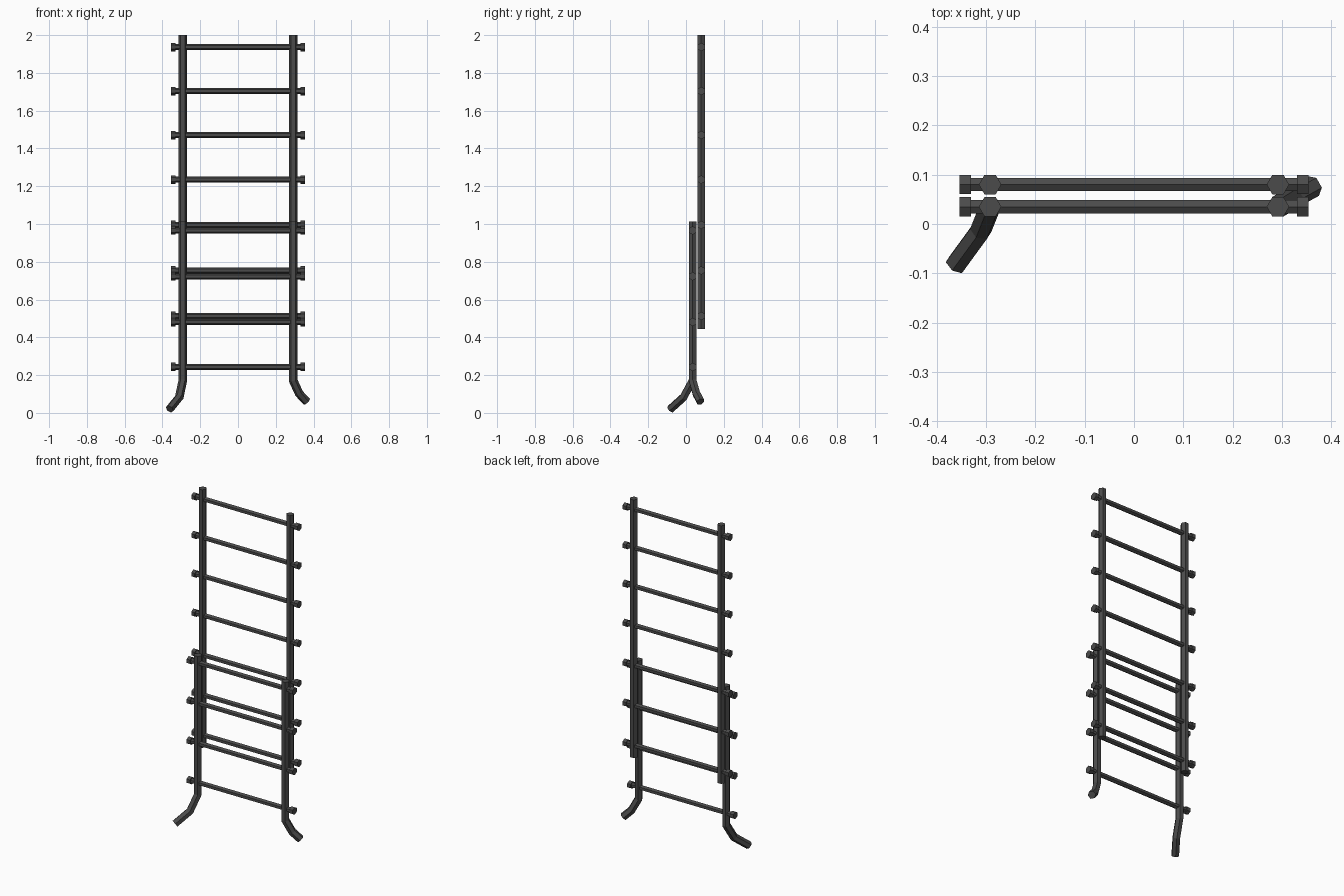
import bpy, bmesh
from math import cos, sin, pi
from mathutils import Vector

if "Cube" in bpy.data.objects:
    bpy.data.objects.remove(bpy.data.objects["Cube"])

mat = bpy.data.materials.new("dark_iron")
mat.diffuse_color = (0.07, 0.07, 0.07, 1)
mat.use_nodes = True
mat.node_tree.nodes["Principled BSDF"].inputs["Base Color"].default_value = mat.diffuse_color


def tube(bm, points, radius, ref, sides=6):
    """Hexagonal bar along points with mitred bends; first corner points along ref."""
    pts = [Vector(p) for p in points]
    dirs = [(b - a).normalized() for a, b in zip(pts, pts[1:])]
    u = Vector(ref)
    v = dirs[0].cross(u)
    ring = [pts[0] + radius * (cos(2 * pi * i / sides) * u + sin(2 * pi * i / sides) * v)
            for i in range(sides)]
    rings = [[bm.verts.new(c) for c in ring]]
    for k, d in enumerate(dirs):
        # slide the ring along the segment onto the mitre plane of the next point
        n = d + dirs[k + 1] if k + 1 < len(dirs) else d
        ring = [c + d * ((pts[k + 1] - c).dot(n) / d.dot(n)) for c in ring]
        rings.append([bm.verts.new(c) for c in ring])
    for a, b in zip(rings, rings[1:]):
        for i in range(sides):
            j = (i + 1) % sides
            bm.faces.new((a[i], a[j], b[j], b[i]))
    bm.faces.new(rings[0][::-1])
    bm.faces.new(rings[-1])


def make(name, parts):
    bm = bmesh.new()
    for points, radius, ref in parts:
        tube(bm, points, radius, ref)
    bmesh.ops.recalc_face_normals(bm, faces=bm.faces)
    me = bpy.data.meshes.new(name)
    bm.to_mesh(me)
    bm.free()
    me.materials.append(mat)
    bpy.context.collection.objects.link(bpy.data.objects.new(name, me))


PX, PR = 0.292, 0.0228          # rail offset and radius
FRONT, BACK = 0.035, 0.08       # depth of the two ladder sections
X, Z = (1, 0, 0), (0, 0, 1)


def rung(name, y, z):
    parts = [([(-0.335, y, z), (0.335, y, z)], 0.0155, Z)]
    for s in (-1, 1):           # end caps
        parts.append(([(s * 0.331, y, z), (s * 0.354, y, z)], 0.0225, Z))
    make(name, parts)


# Upper section: straight rails
for s, side in ((-1, "left"), (1, "right")):
    make("upper_rail_" + side, [([(s * PX, BACK, 2.0), (s * PX, BACK, 0.444)], PR, X)])

# Lower section: rails with bent feet
make("lower_rail_left", [([(-PX, FRONT, 1.012), (-PX, FRONT, 0.172),
                           (-0.311, -0.013, 0.083), (-0.362, -0.083, 0.02)], PR, X)])
make("lower_rail_right", [([(PX, FRONT, 1.012), (PX, FRONT, 0.172),
                            (0.324, 0.055, 0.102), (0.364, 0.077, 0.06)], PR, X)])

# Rungs
for i, z in enumerate((0.513, 0.754, 0.995, 1.235, 1.471, 1.704, 1.937)):
    rung(f"upper_rung_{i + 1}", BACK, z)
for i, z in enumerate((0.243, 0.481, 0.723, 0.966)):
    rung(f"lower_rung_{i + 1}", FRONT, z)
